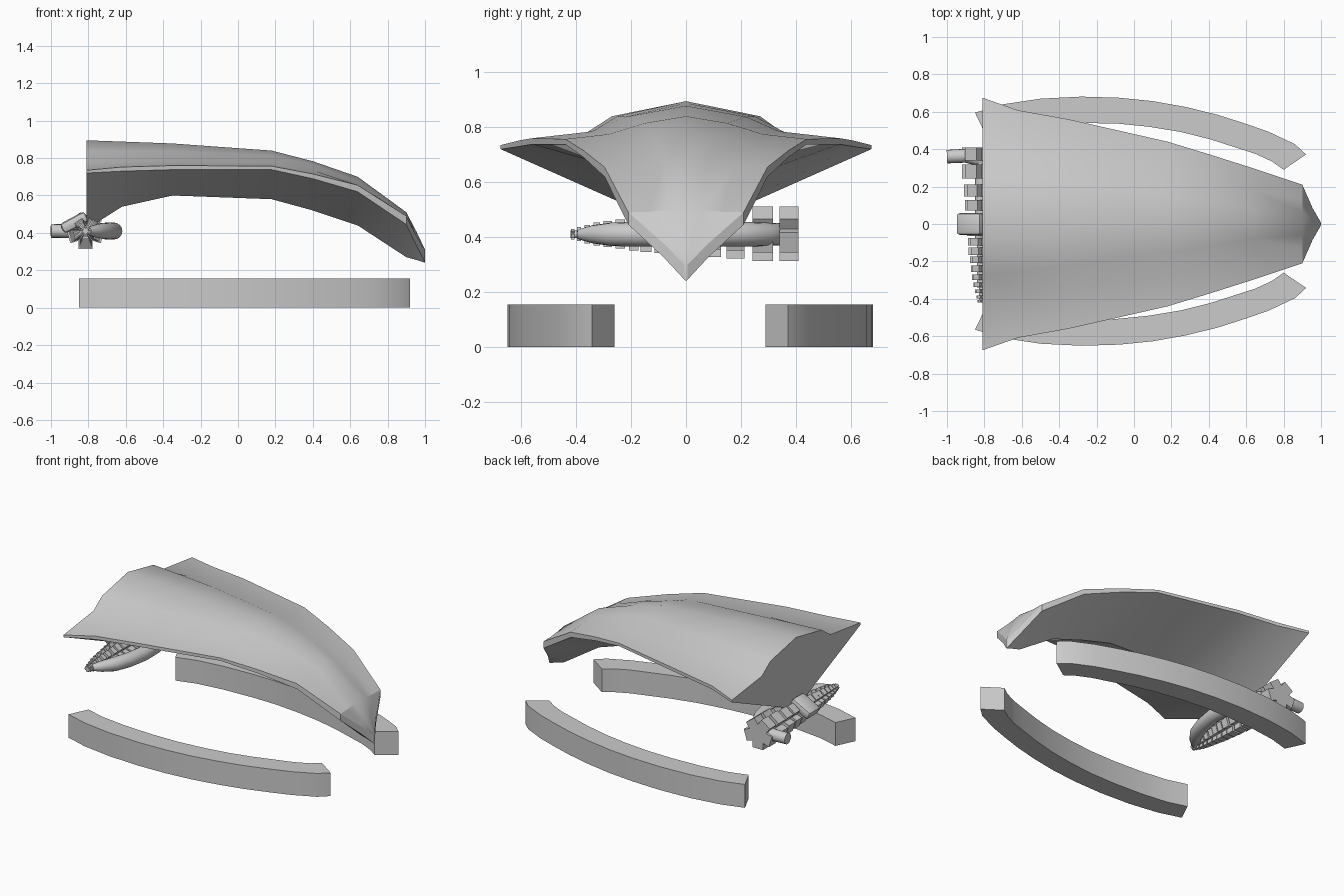
import bpy, bmesh, math
from mathutils import Vector, Matrix

if "Cube" in bpy.data.objects:
    bpy.data.objects.remove(bpy.data.objects["Cube"])


def finish(bm, name, angle=30):
    bmesh.ops.recalc_face_normals(bm, faces=bm.faces)
    mesh = bpy.data.meshes.new(name)
    bm.to_mesh(mesh)
    bm.free()
    ob = bpy.data.objects.new(name, mesh)
    bpy.context.collection.objects.link(ob)
    bpy.ops.object.select_all(action='DESELECT')
    ob.select_set(True)
    bpy.context.view_layer.objects.active = ob
    bpy.ops.object.shade_smooth_by_angle(angle=math.radians(angle))
    return ob


def loft(bm, rings):
    """Skin a row of closed rings and cap both ends."""
    vs = [[bm.verts.new(p) for p in r] for r in rings]
    n = len(vs[0])
    for a, b in zip(vs, vs[1:]):
        for i in range(n):
            j = (i + 1) % n
            bm.faces.new((a[i], a[j], b[j], b[i]))
    bm.faces.new(vs[0])
    bm.faces.new(vs[-1])


# Hull: x, ridge z, shoulder y z, hollow y z, rim y z, rim underside z, keel z
stations = [
    (-0.81, .895, .27, .84, .36, .775, .675, .735, .72, .42),
    (-0.62, .888, .25, .84, .36, .782, .608, .752, .73, .54),
    (-0.35, .878, .22, .838, .34, .785, .56, .76, .738, .60),
    (0.18, .84, .15, .815, .28, .775, .44, .757, .738, .58),
    (0.40, .783, .12, .765, .23, .735, .373, .715, .69, .52),
    (0.64, .70, .08, .675, .18, .66, .297, .655, .62, .44),
    (0.90, .51, .06, .50, .13, .492, .21, .49, .445, .27),
    (0.955, .405, .02, .40, .045, .39, .085, .38, .33, .255),
    (1.0, .31, .002, .308, .004, .305, .006, .30, .245, .24),
]
rings = []
for x, zt, y1, z1, y2, z2, y3, z3, zl, zk in stations:
    half = [(y3, zl), (y3, z3), (y2, z2), (y1, z1)]
    loop = [(0, zk)] + half + [(0, zt)] + [(-y, z) for y, z in reversed(half)]
    rings.append([(x, y, z) for y, z in loop])
bm = bmesh.new()
loft(bm, rings)
finish(bm, "hull", 28)

# Curved ground skids, mirrored about y = 0.015
outer = [(-.85, .58), (-.7, .625), (-.5, .655), (-.28, .666), (-.08, .66), (.1, .642),
         (.28, .61), (.45, .568), (.6, .52), (.72, .478), (.86, .412), (.92, .357)]
inner = [(-.79, .455), (-.66, .492), (-.48, .515), (-.27, .525), (-.09, .522), (.08, .505),
         (.25, .477), (.41, .437), (.55, .392), (.65, .36), (.74, .318), (.80, .275)]
for side, label in ((1, "back"), (-1, "front")):
    bm = bmesh.new()
    loft(bm, [[(xo, .015 + side * yo, 0), (xo, .015 + side * yo, .155),
               (xi, .015 + side * yi, .155), (xi, .015 + side * yi, 0)]
              for (xo, yo), (xi, yi) in zip(outer, inner)])
    finish(bm, "skid_" + label)

# Curved exhaust pipe: x, y, radius
path = [(-1.0, .36, .036), (-.90, .365, .037), (-.81, .345, .04), (-.74, .29, .043),
        (-.69, .20, .045), (-.665, .08, .045), (-.663, -.05, .045), (-.685, -.17, .045),
        (-.72, -.27, .043), (-.765, -.34, .033), (-.80, -.385, .02)]
rings = []
for i, (x, y, r) in enumerate(path):
    a, b = path[max(i - 1, 0)], path[min(i + 1, len(path) - 1)]
    t = Vector((b[0] - a[0], b[1] - a[1], 0)).normalized()
    s = Vector((-t.y, t.x, 0))
    rings.append([Vector((x, y, .41)) + s * r * math.cos(k * math.pi / 8)
                  + Vector((0, 0, r * math.sin(k * math.pi / 8))) for k in range(16)])
bm = bmesh.new()
loft(bm, rings)
finish(bm, "exhaust_pipe", 40)


def disc(bm, y, width, r, sides=10):
    ring = [(-.815 + r * math.cos(2 * math.pi * k / sides),
             .41 + r * math.sin(2 * math.pi * k / sides)) for k in range(sides)]
    loft(bm, [[(x, y + d * width / 2, z) for x, z in ring] for d in (-1, 1)])


# Tapering spine of the engine with ribs along it
bm = bmesh.new()
for y, width, r in ((.16, .50, .035), (-.21, .26, .025), (-.37, .10, .014)):
    disc(bm, y, width, r)
finish(bm, "engine_shaft", 40)

ribs = [(.375, .07, .10), (.28, .075, .10), (.18, .065, .09), (.10, .055, .085),
        (.03, .05, .08), (-.04, .05, .075), (-.095, .04, .07), (-.145, .04, .066),
        (-.19, .035, .06), (-.24, .035, .054), (-.285, .03, .048), (-.325, .025, .042),
        (-.36, .02, .034), (-.39, .016, .026), (-.412, .013, .02)]
for n, (y, width, r) in enumerate(ribs):
    bm = bmesh.new()
    disc(bm, y, width, r * .62)
    # Radial blades
    for k in range(5):
        m = (Matrix.Translation((-.815, y, .41))
             @ Matrix.Rotation(math.radians(72 * k + 18), 4, 'Y')
             @ Matrix.Translation((r * .72, 0, 0))
             @ Matrix.Diagonal((r * .5, width, r * .75, 1)))
        bmesh.ops.create_cube(bm, size=1, matrix=m)
    finish(bm, "engine_rib_%d" % n)

# Tilted housing above the spine
bm = bmesh.new()
bmesh.ops.create_cube(bm, size=1, matrix=Matrix.Translation((-.875, 0, .455))
                      @ Matrix.Rotation(math.radians(-28), 4, 'Y')
                      @ Matrix.Diagonal((.15, .12, .06, 1)))
bmesh.ops.bevel(bm, geom=bm.edges[:], offset=.02, segments=2, affect='EDGES', profile=.5)
finish(bm, "engine_housing", 40)
